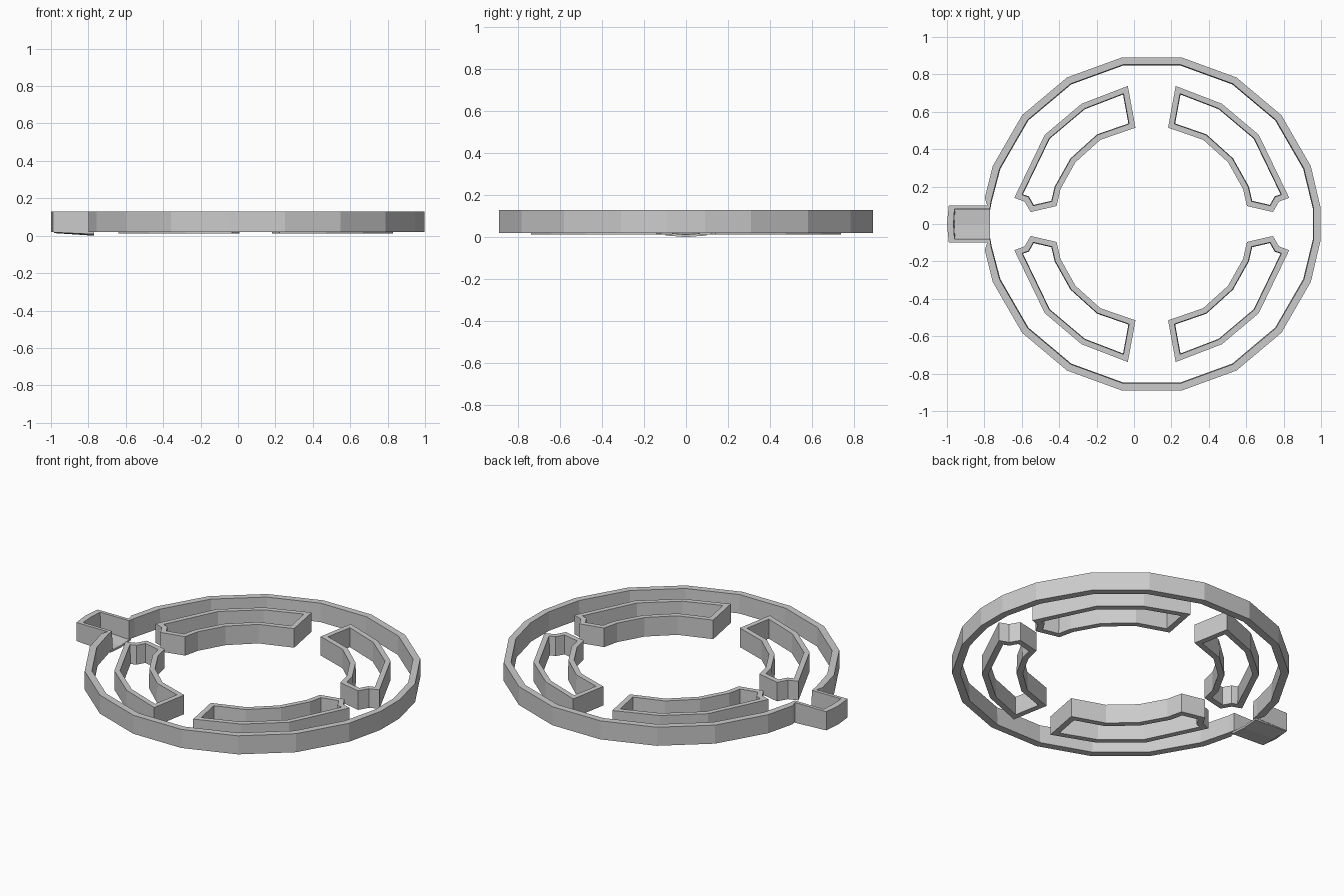
import bpy, bmesh
from math import cos, sin, radians
from mathutils import Vector

if "Cube" in bpy.data.objects:
    bpy.data.objects.remove(bpy.data.objects["Cube"])

CX = 0.095  # centre of the ring


def make(name, verts, faces):
    me = bpy.data.meshes.new(name)
    me.from_pydata(verts, [], faces)
    bm = bmesh.new()
    bm.from_mesh(me)
    bmesh.ops.recalc_face_normals(bm, faces=bm.faces)
    bm.to_mesh(me)
    bm.free()
    ob = bpy.data.objects.new(name, me)
    bpy.context.collection.objects.link(ob)
    return ob


def frame(name, outer, inner, z0, z1, taper=0.004):
    """Closed wall between two matching outlines, opening narrowing slightly downwards."""
    n = len(outer)
    low = [tuple(Vector(i).lerp(Vector(o), -taper / 0.035)) for o, i in zip(outer, inner)]
    loops = [[(*p, z0) for p in outer], [(*p, z1) for p in outer],
             [(*p, z1) for p in inner], [(*p, z0) for p in low]]
    verts = [v for loop in loops for v in loop]
    faces = []
    for k in range(4):
        a, b = k * n, (k + 1) % 4 * n
        for i in range(n):
            j = (i + 1) % n
            faces.append((a + i, a + j, b + j, b + i))
    return make(name, verts, faces)


def inset(points, d):
    """Mitred inward offset of a clockwise outline."""
    out = []
    n = len(points)
    for i in range(n):
        p0, p, p1 = (Vector(points[k % n]) for k in (i - 1, i, i + 1))
        a, b = (p - p0).normalized(), (p1 - p).normalized()
        na, nb = Vector((a.y, -a.x)), Vector((b.y, -b.x))
        m = na + nb
        out.append(tuple(p + m * (2 * d / m.length_squared)))
    return out


# outer ring with its tab: upper half outlines, then mirrored in y
def ring_half(r, tip, tab):
    arc = [(CX + r * cos(radians(a)), r * sin(radians(a))) for a in range(20, 161, 20)]
    return [tip] + arc + tab


def mirrored(half):
    return half + [(x, -y) for x, y in reversed(half) if y > 0]


outer = mirrored(ring_half(0.905, (0.997, 0.09),
                           [(-0.798, 0.14), (-0.785, 0.1), (-0.99, 0.1), (-1.0, 0)]))
inner = mirrored(ring_half(0.866, (0.96, 0.085),
                           [(-0.765, 0.12), (-0.77, 0.08), (-0.96, 0.08), (-0.965, 0)]))
frame("outer_ring", outer, inner, 0.02, 0.13)

# shallow curved floor of the tab
verts = []
for dz in (0, 0.012):
    for x, edge, mid in ((-0.985, 0.018, 0.014), (-0.77, 0.008, 0.0)):
        verts += [(x, -0.098, edge + dz), (x, 0, mid + dz), (x, 0.098, edge + dz)]
make("tab_floor", verts, [(0, 1, 4, 3), (1, 2, 5, 4), (6, 7, 10, 9), (7, 8, 11, 10),
                          (0, 1, 7, 6), (1, 2, 8, 7), (3, 4, 10, 9), (4, 5, 11, 10),
                          (0, 3, 9, 6), (2, 5, 11, 8)])

# four curved slot frames, one outline mirrored both ways
slot = [(0.223, 0.738), (0.47, 0.643), (0.667, 0.477), (0.83, 0.14), (0.775, 0.12),
        (0.743, 0.064), (0.604, 0.096), (0.583, 0.187), (0.503, 0.33), (0.37, 0.45),
        (0.182, 0.515)]
slot_in = inset(slot, 0.03)
for sx, side in ((1, "right"), (-1, "left")):
    for sy, end in ((1, "back"), (-1, "front")):
        def flip(pts):
            return [(CX + sx * (x - CX), sy * y) for x, y in pts]
        frame(f"slot_frame_{end}_{side}", flip(slot), flip(slot_in), 0.012, 0.125)
